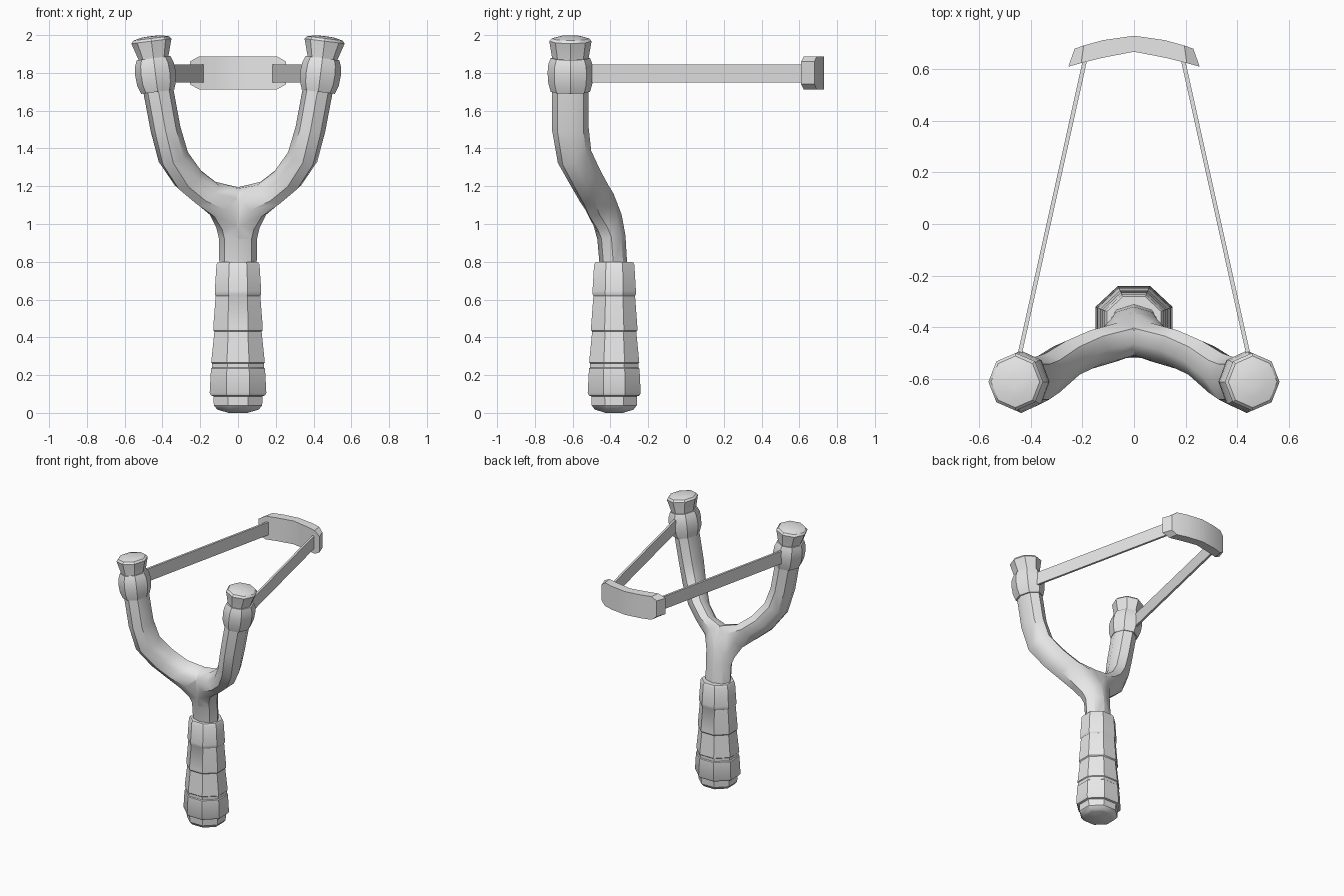
import bpy, bmesh, math
from mathutils import Vector

if "Cube" in bpy.data.objects:
    bpy.data.objects.remove(bpy.data.objects["Cube"])

grey = bpy.data.materials.new("grey")
grey.diffuse_color = (0.8, 0.8, 0.8, 1)
grey.use_nodes = True
grey.node_tree.nodes["Principled BSDF"].inputs["Base Color"].default_value = grey.diffuse_color


def finish(name, bm, angle=35, mirror=False):
    bmesh.ops.recalc_face_normals(bm, faces=bm.faces)
    me = bpy.data.meshes.new(name)
    bm.to_mesh(me)
    bm.free()
    me.materials.append(grey)
    ob = bpy.data.objects.new(name, me)
    bpy.context.collection.objects.link(ob)
    bpy.ops.object.select_all(action='DESELECT')
    ob.select_set(True)
    bpy.context.view_layer.objects.active = ob
    bpy.ops.object.shade_smooth_by_angle(angle=math.radians(angle))
    if mirror:
        mod = ob.modifiers.new("mirror", 'MIRROR')
        mod.use_clip = True
        mod.merge_threshold = 0.001
    return ob


def loft(rings):
    """Skin a list of equal point rings into a closed solid."""
    bm = bmesh.new()
    vs = [[bm.verts.new(p) for p in r] for r in rings]
    n = len(vs[0])
    for a, b in zip(vs, vs[1:]):
        for i in range(n):
            j = (i + 1) % n
            bm.faces.new((a[i], a[j], b[j], b[i]))
    bm.faces.new(vs[0][::-1])
    bm.faces.new(vs[-1])
    return bm


def octagon(c, a, b, turn=0.0):
    """Eight points round c, spanned by the half axes a and b."""
    c, a, b = Vector(c), Vector(a), Vector(b)
    return [c + a * math.cos(t) + b * math.sin(t)
            for t in (turn + k * math.pi / 4 for k in range(8))]


# Forked frame: outer x, z, inner x, z, centre y, half depth, tilt
sections = [
    (.098, .75, -.098, .75, -.382, .073, 0),
    (.102, .93, -.102, .93, -.395, .075, 8),
    (.115, .98, -.10, 1.06, -.415, .080, 22),
    (.150, 1.05, -.02, 1.185, -.458, .086, 30),
    (.240, 1.125, .10, 1.205, -.488, .087, 30),
    (.335, 1.205, .19, 1.275, -.530, .088, 29),
    (.420, 1.33, .265, 1.38, -.590, .094, 20),
    (.462, 1.49, .305, 1.515, -.612, .097, 5),
    (.500, 1.69, .342, 1.715, -.612, .097, 0),
    (.522, 1.84, .360, 1.865, -.612, .097, 0),
]
rings = []
for ox, oz, ix, iz, y, h, tilt in sections:
    t = math.radians(tilt)
    rings.append(octagon(((ox + ix) / 2, y, (oz + iz) / 2),
                         ((ox - ix) / 2, 0, (oz - iz) / 2),
                         (0, h * math.cos(t), h * math.sin(t))))
bm = loft(rings)
bmesh.ops.bisect_plane(bm, geom=bm.verts[:] + bm.edges[:] + bm.faces[:],
                       plane_co=(0, 0, 0), plane_no=(1, 0, 0), clear_inner=True)
finish("forked_frame", bm, 42, mirror=True)

# Handle grip with stepped wraps: height, half width
grip = [(.01, .085), (.018, .11), (.04, .128), (.088, .13), (.092, .143), (.105, .15),
        (.235, .143), (.24, .137), (.262, .137), (.267, .142),
        (.43, .125), (.437, .131), (.455, .131), (.62, .118), (.628, .123),
        (.645, .123), (.785, .114), (.80, .105)]
k = 1 / math.cos(math.pi / 8)
finish("handle_grip", loft([octagon((0, -.38, z), (w * k, 0, 0), (0, w * k * .935, 0),
                                    math.pi / 8) for z, w in grip]), 35)
# Rounded butt of the handle
finish("handle_butt", loft([octagon((0, -.38, z), (w * k, 0, 0), (0, w * k * .93, 0),
                                    math.pi / 8) for z, w in [(0, .05), (.012, .09)]]), 35)


def tip_part(name, profile):
    """Octagonal part along the outward-leaning arm tip: height, half x, half y."""
    lean = Vector((.992, 0, -.125))
    rs = [octagon((.425 + (z - 1.70) * .125, -.612, z), lean * hx, (0, hy, 0))
          for z, hx, hy in profile]
    finish(name, loft(rs), 35, mirror=True)


# Collars holding the bands, and flared caps above them
tip_part("band_collars", [(1.70, .088, .104), (1.745, .104, .117), (1.80, .108, .121),
                          (1.845, .103, .117), (1.878, .090, .104)])
tip_part("fork_caps", [(1.84, .077, .094), (1.88, .080, .097), (1.968, .107, .112),
                       (1.982, .095, .100), (1.992, .055, .060), (1.994, .02, .02)])

# Flat elastic bands
start, end = Vector((.442, -.50, 1.797)), Vector((.188, .645, 1.797))
side = (end - start).cross(Vector((0, 0, 1))).normalized() * .008
up = Vector((0, 0, .048))
finish("elastic_bands", loft([[p + side + up, p - side + up, p - side - up, p + side - up]
                              for p in (start, end)]), 30, mirror=True)

# Curved pouch: outer x, y, inner x, y, half height
half = [(.230, .68, .255, .61, .060), (.195, .692, .205, .624, .088),
        (.120, .713, .120, .645, .088), (.0, .73, .0, .668, .088)]
cols = half + [(-a, b, -c, d, h) for a, b, c, d, h in half[-2::-1]]
finish("pouch", loft([[(ox, oy, 1.80 + h), (ix, iy, 1.80 + h),
                       (ix, iy, 1.80 - h), (ox, oy, 1.80 - h)]
                      for ox, oy, ix, iy, h in cols]), 30)
